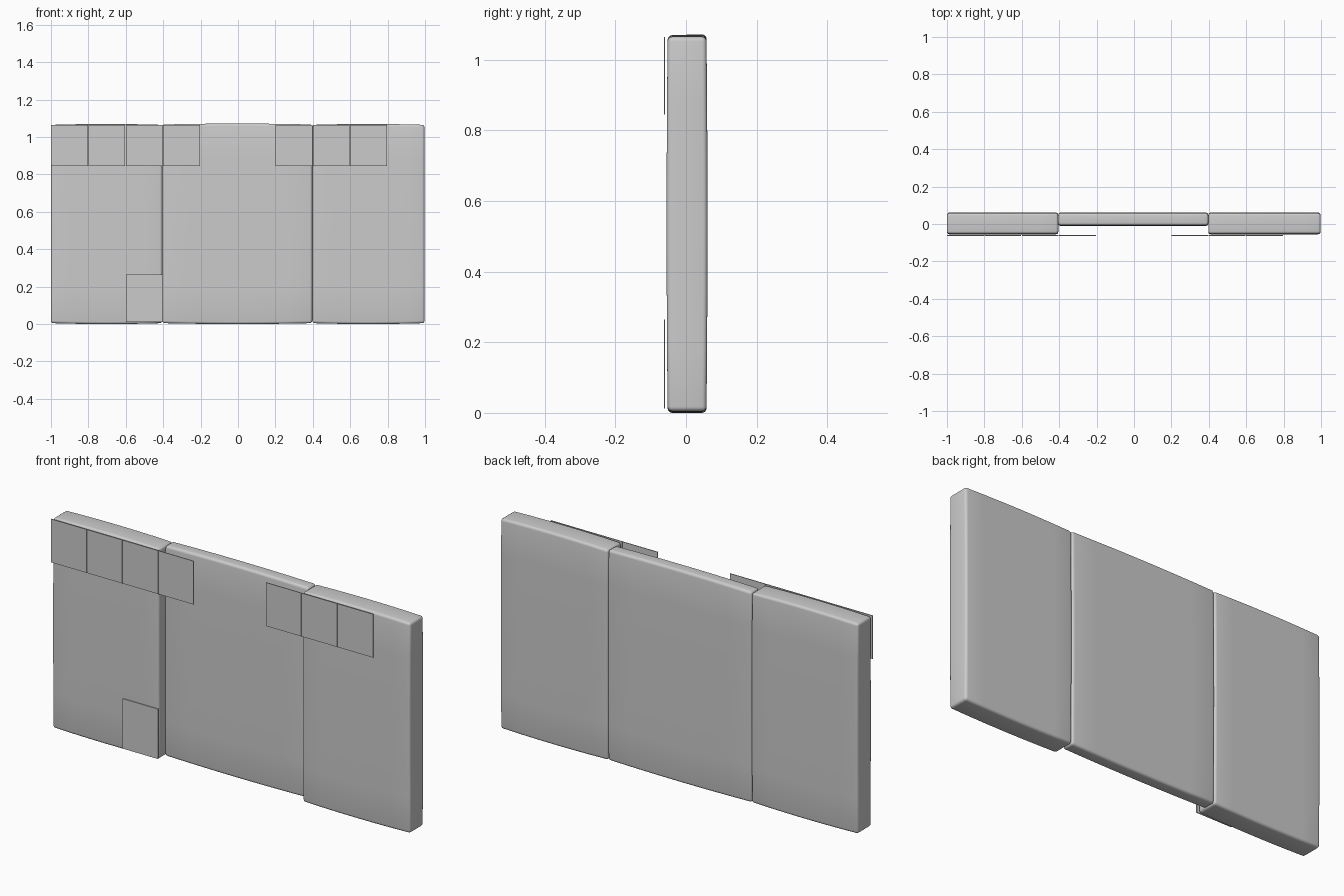
import bpy, bmesh
from mathutils import Vector

if "Cube" in bpy.data.objects:
    bpy.data.objects.remove(bpy.data.objects["Cube"])


def box(name, lo, hi):
    bm = bmesh.new()
    bmesh.ops.create_cube(bm, size=1)
    lo, hi = Vector(lo), Vector(hi)
    for v in bm.verts:
        v.co = Vector([lo[i] + (v.co[i] + 0.5) * (hi[i] - lo[i]) for i in range(3)])
    mesh = bpy.data.meshes.new(name)
    bm.to_mesh(mesh)
    bm.free()
    obj = bpy.data.objects.new(name, mesh)
    bpy.context.collection.objects.link(obj)
    return obj


def padded_panel(name, lo, hi, crown=0.005):
    obj = box(name, lo, hi)
    bm = bmesh.new()
    bm.from_mesh(obj.data)
    # loop cuts across width and height so the panel can bulge gently
    for axis in (0, 2):
        normal = Vector((axis == 0, 0, axis == 2))
        for t in (0.17, 0.34, 0.5, 0.66, 0.83):
            co = normal * (lo[axis] + t * (hi[axis] - lo[axis]))
            bmesh.ops.bisect_plane(bm, geom=bm.verts[:] + bm.edges[:] + bm.faces[:],
                                   plane_co=co, plane_no=normal)
    # crown the top, lower and side edges
    for v in bm.verts:
        u = [2 * (v.co[i] - lo[i]) / (hi[i] - lo[i]) - 1 for i in range(3)]
        v.co.z -= crown * u[2] * u[0] ** 2
        v.co.y -= crown * 0.6 * u[1] * u[2] ** 2
    bm.to_mesh(obj.data)
    bm.free()
    bev = obj.modifiers.new("rounded_edges", 'BEVEL')
    bev.width = 0.013
    bev.segments = 4
    bev.limit_method = 'ANGLE'
    bev.angle_limit = 0.8
    for p in obj.data.polygons:
        p.use_smooth = True
    return obj


# three upright padded panels, the middle one thinner
padded_panel("left_panel", (-1.0, -0.055, 0.0), (-0.405, 0.061, 1.07))
padded_panel("middle_panel", (-0.405, -0.01, 0.0), (0.397, 0.061, 1.072))
padded_panel("right_panel", (0.397, -0.055, 0.0), (0.997, 0.061, 1.07))

# thin square tiles floating along the top of the front
for i, x in enumerate((-1.0, -0.8, -0.6, -0.4, 0.2, 0.4, 0.6)):
    box(f"top_tile_{i + 1}", (x, -0.063, 0.845), (x + 0.197, -0.059, 1.064))

# single tile near the floor
box("bottom_tile", (-0.6, -0.063, 0.012), (-0.403, -0.059, 0.264))
